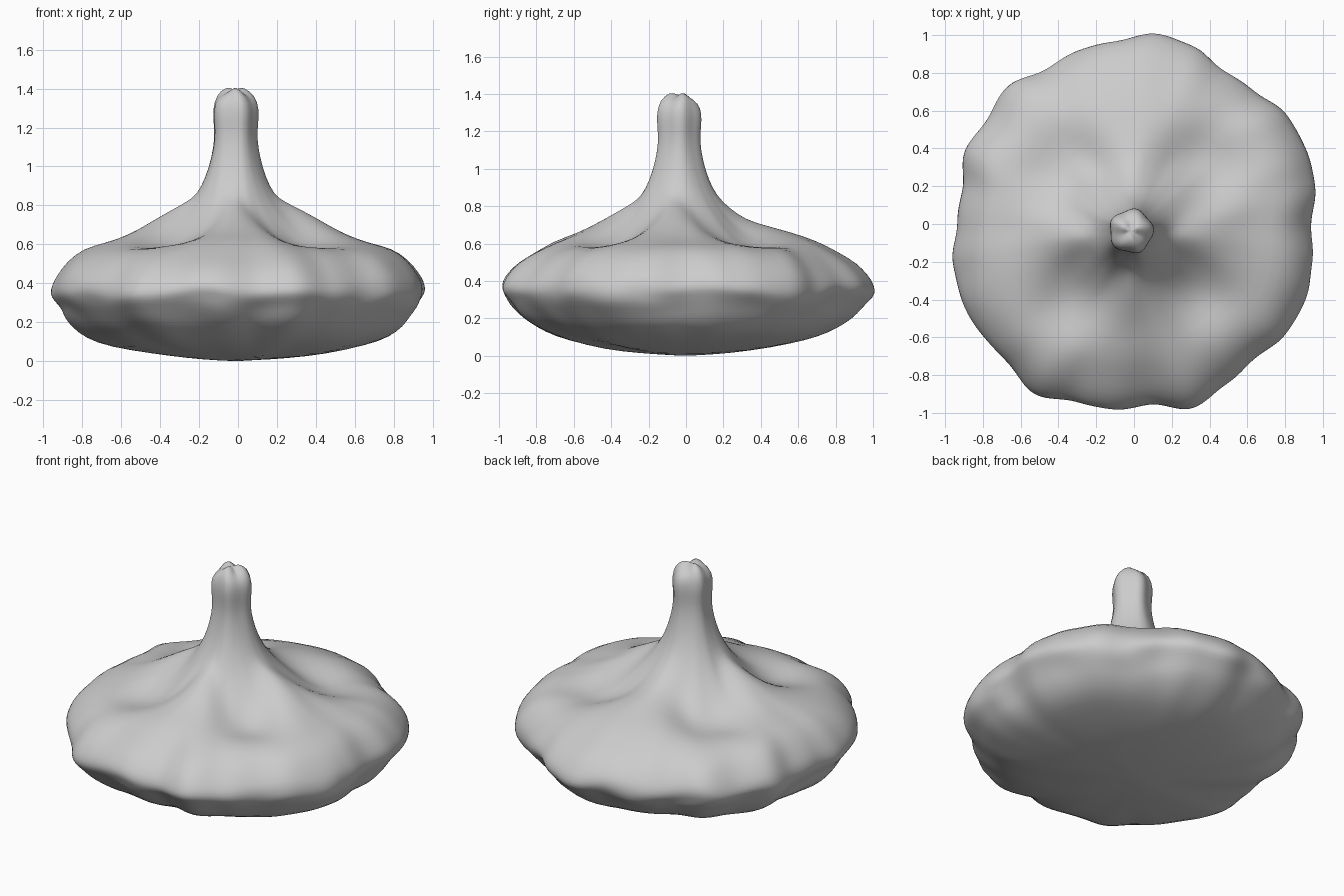
import bpy
import bmesh
import math
from mathutils import Vector, noise

cube = bpy.data.objects.get("Cube")
if cube:
    bpy.data.objects.remove(cube, do_unlink=True)

SEGMENTS = 120

# Half section from the underside, round the rim, up to the tip of the stem
PROFILE = [(0.1, 0.01), (0.25, 0.02), (0.45, 0.045), (0.65, 0.085), (0.77, 0.13),
           (0.86, 0.19), (0.91, 0.235), (0.955, 0.285), (0.985, 0.325), (1.0, 0.36),
           (0.99, 0.4), (0.965, 0.44), (0.91, 0.5), (0.82, 0.555), (0.7, 0.6),
           (0.57, 0.63), (0.44, 0.665), (0.34, 0.72), (0.26, 0.785), (0.2, 0.86),
           (0.155, 0.95), (0.125, 1.05), (0.108, 1.15), (0.114, 1.23),
           (0.118, 1.3), (0.1, 1.365), (0.05, 1.4)]

# Uneven scalloped outline, as radii at equal angles from +x
RIM = [0.94, 0.985, 1.0, 1.0, 0.95, 0.945, 1.0, 1.015, 0.98, 0.97,
       0.95, 0.995, 0.955, 0.985, 0.93, 0.94, 0.985, 1.0, 1.0, 1.0,
       1.045, 0.995, 0.995, 0.96, 1.03, 0.985, 0.965, 0.995, 0.995, 0.975]


def bump(value, centre, width):
    return math.exp(-((value - centre) / width) ** 2)


def rim_radius(angle):
    place = angle / math.tau * len(RIM)
    i = int(place)
    f = place - i
    f = f * f * (3 - 2 * f)
    return RIM[i % len(RIM)] * (1 - f) + RIM[(i + 1) % len(RIM)] * f


def skin_point(t, z, angle):
    """Place one point of the lumpy skin."""
    c, s = math.cos(angle), math.sin(angle)
    r = t * (1 + (rim_radius(angle) - 1) * min(1, t * 1.1))
    height = z
    side = math.cos(2 * angle)
    if z < 0.85:
        # Four ridges end on a broad shelf, with hollows between them
        if z > 0.36:
            ridge = math.cos(4 * (angle + 0.12 * c))
            height += 0.07 * ridge * bump(t, 0.46 - 0.06 * ridge, 0.17)
            height -= 0.05 * max(0, s) ** 4 * bump(t, 0.36, 0.12)
            height += (0.015 + 0.015 * side) * bump(t, 0.85, 0.13)
            height += 0.02 * s * s * bump(t, 0.66, 0.1)
        # Fuller flanks on the left and right of the underside
        r += (0.015 + 0.025 * side) * bump(z, 0.14, 0.09)
        # Folded rim and soft lumps
        height += 0.03 * noise.noise(Vector((c * 3, s * 3, 2))) * bump(t, 1, 0.15)
        lump = noise.noise(Vector((c * t * 4, s * t * 4, z * 5)))
        height += 0.015 * lump * min(1, t * 2)
        dent = noise.noise(Vector((c * 4, s * 4, z * 12)))
        r += 0.035 * dent * bump(z, 0.29, 0.07)
    # Fluted stem with a knobbly tip
    flute = min(1, max(0, (z - 0.75) / 0.5))
    r *= 1 + 0.055 * flute * math.cos(5 * angle - 0.4)
    height += 0.015 * bump(z, 1.4, 0.05) * math.sin(3 * angle)
    lean = min(1, max(0, (z - 0.55) / 0.3))
    return Vector((r * c - 0.015 * lean, r * s - 0.038 * lean, height))


# Squash body and stem as one continuous skin
bm = bmesh.new()
rings = []
for t, z in PROFILE:
    rings.append([bm.verts.new(skin_point(t, z, math.tau * i / SEGMENTS))
                  for i in range(SEGMENTS)])
for low, high in zip(rings, rings[1:]):
    for i in range(SEGMENTS):
        j = (i + 1) % SEGMENTS
        bm.faces.new((low[i], low[j], high[j], high[i]))

# Close the underside and the stem tip
base = bm.verts.new((0, 0, 0.005))
tip = bm.verts.new((-0.015, -0.038, 1.4))
for i in range(SEGMENTS):
    j = (i + 1) % SEGMENTS
    bm.faces.new((base, rings[0][j], rings[0][i]))
    bm.faces.new((tip, rings[-1][i], rings[-1][j]))

# Stand the skin on the ground
floor = min(v.co.z for v in bm.verts)
bmesh.ops.translate(bm, verts=bm.verts, vec=(0, 0, -floor))
bmesh.ops.recalc_face_normals(bm, faces=bm.faces)
mesh = bpy.data.meshes.new("squash")
bm.to_mesh(mesh)
bm.free()
squash = bpy.data.objects.new("squash", mesh)
bpy.context.collection.objects.link(squash)
mesh.shade_smooth()
subdivision = squash.modifiers.new("smooth_skin", 'SUBSURF')
subdivision.levels = subdivision.render_levels = 1

# Plain grey skin
grey = bpy.data.materials.new("plain_grey")
grey.use_nodes = True
colour = (0.6, 0.6, 0.6, 1)
grey.diffuse_color = colour
grey.node_tree.nodes["Principled BSDF"].inputs["Base Color"].default_value = colour
mesh.materials.append(grey)
